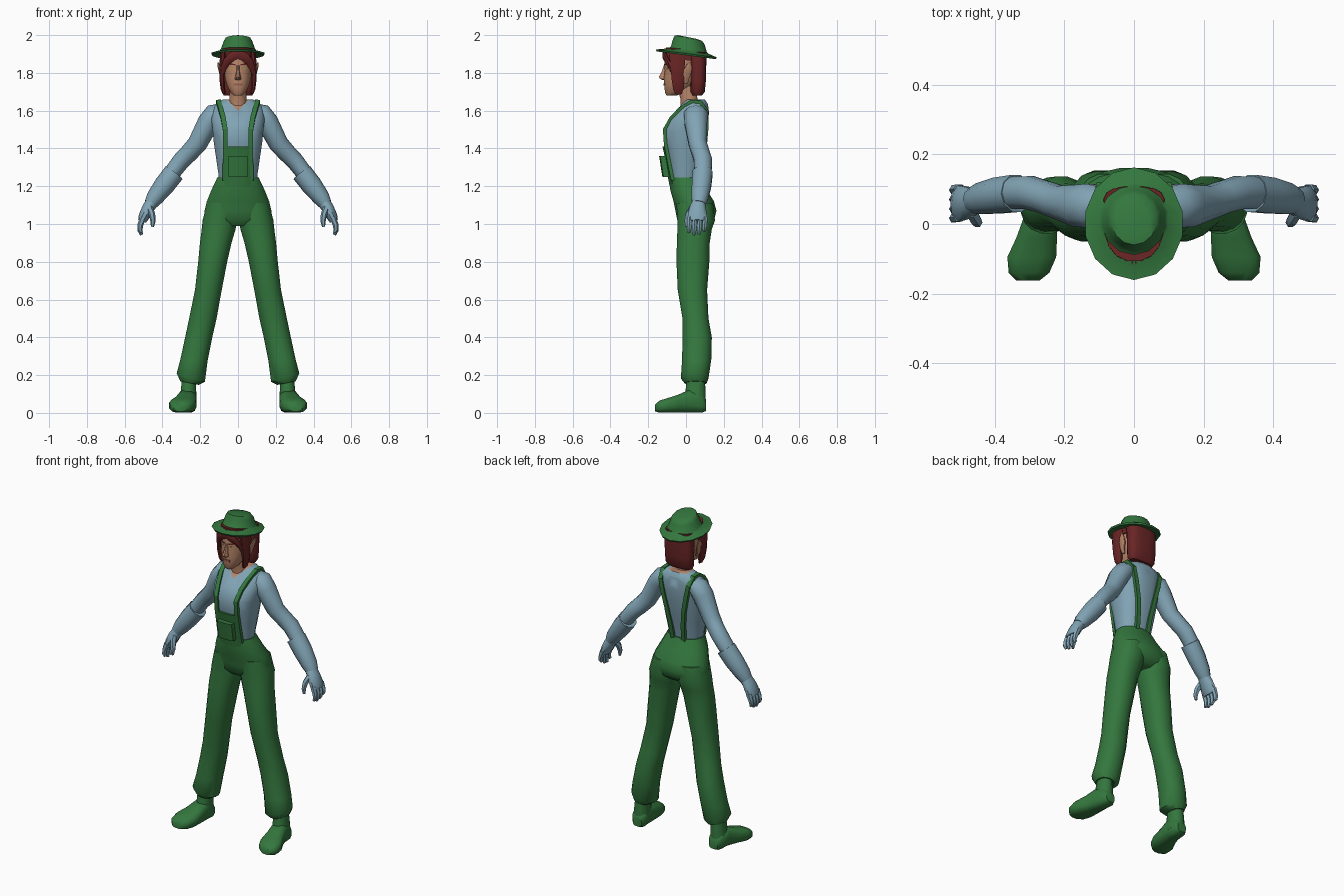
import bpy, bmesh, math
from mathutils import Vector
from mathutils.bvhtree import BVHTree

def material(name, rgb):
    m = bpy.data.materials.new(name)
    m.diffuse_color = (*rgb, 1)
    return m

GREEN = material("green cloth", (0.034, 0.185, 0.048))
BLUE = material("blue cloth", (0.22, 0.37, 0.46))
HAIR = material("red hair", (0.14, 0.018, 0.018))
SKIN = material("skin", (0.48, 0.235, 0.14))
LIP = material("lips", (0.33, 0.12, 0.085))
EYE = material("eyes", (0.45, 0.30, 0.12))

def finish(name, bm, mat, mirror=False, angle=45):
    bmesh.ops.recalc_face_normals(bm, faces=bm.faces)
    me = bpy.data.meshes.new(name)
    bm.to_mesh(me)
    bm.free()
    ob = bpy.data.objects.new(name, me)
    bpy.context.collection.objects.link(ob)
    me.materials.append(mat)
    bpy.ops.object.select_all(action='DESELECT')
    ob.select_set(True)
    bpy.context.view_layer.objects.active = ob
    bpy.ops.object.shade_smooth_by_angle(angle=math.radians(angle))
    if mirror:
        ob.modifiers.new("mirror", 'MIRROR').use_mirror_merge = False
    return ob

def skin_rings(rings):
    bm = bmesh.new()
    loops = [[bm.verts.new(p) for p in r] for r in rings]
    n = len(loops[0])
    for a, b in zip(loops, loops[1:]):
        for i in range(n):
            j = (i + 1) % n
            bm.faces.new((a[i], a[j], b[j], b[i]))
    bm.faces.new(loops[0])
    bm.faces.new(loops[-1])
    return bm

def power(v, e):
    return math.copysign(abs(v) ** (2 / e), v)

def loft(name, rows, mat, mirror=False, n=16, e=2.2, angle=45):
    """Level rings: centre x, z, half width, front y, back y, tilt in x, tilt in y."""
    rings = []
    for row in rows:
        cx, z, w, yf, yb, tx, ty = (tuple(row) + (0, 0))[:7]
        ring = []
        for i in range(n):
            a = 2 * math.pi * (i + .5) / n
            dx, dy = w * power(math.cos(a), e), (yb - yf) / 2 * power(math.sin(a), e)
            ring.append((cx + dx, (yf + yb) / 2 + dy, z + tx * dx + ty * dy))
        rings.append(ring)
    return finish(name, skin_rings(rings), mat, mirror, angle)

def tube(name, rows, mat, side=(0, 1, 0), mirror=True, n=10, angle=45):
    """Rings across a path: x, y, z, radius along side, radius across it."""
    pts = [Vector(r[:3]) for r in rows]
    rings = []
    for i, (p, row) in enumerate(zip(pts, rows)):
        t = (pts[min(i + 1, len(pts) - 1)] - pts[max(i - 1, 0)]).normalized()
        u = Vector(side)
        u = (u - t * u.dot(t)).normalized()
        v = t.cross(u)
        ring = []
        for k in range(n):
            a = 2 * math.pi * (k + .5) / n
            ring.append(p + u * row[3] * math.cos(a) + v * row[4] * math.sin(a))
        rings.append(ring)
    return finish(name, skin_rings(rings), mat, mirror, angle)

def surface(ob):
    me = ob.data
    return BVHTree.FromPolygons([v.co for v in me.vertices], [tuple(p.vertices) for p in me.polygons])

def plate(name, tree, cx, w, z0, z1, off, thick, mat, mirror=False, slant=0):
    """Patch that follows the front of a surface."""
    bm = bmesh.new()
    def point(i, j):
        x, z = cx + w * (i / 3 - 1), z0 + (z1 - z0) * j / 4
        hit = tree.ray_cast(Vector((x, -1, z)), Vector((0, 1, 0)))[0]
        return (x, hit.y - off, z + slant * (x - cx))
    g = [[bm.verts.new(point(i, j)) for i in range(7)] for j in range(5)]
    front = [bm.faces.new((g[j][i], g[j][i + 1], g[j + 1][i + 1], g[j + 1][i]))
             for j in range(4) for i in range(6)]
    ext = bmesh.ops.extrude_face_region(bm, geom=front, use_keep_orig=True)
    for v in ext["geom"]:
        if isinstance(v, bmesh.types.BMVert):
            v.co.y += thick
    return finish(name, bm, mat, mirror, 30)

# Shirt body, with a V neck cut in as skin
shirt = loft("shirt", [(0, 1.20, .10, -.075, .065), (0, 1.27, .106, -.088, .075), (0, 1.35, .118, -.10, .092),
    (0, 1.43, .13, -.117, .108), (0, 1.50, .137, -.12, .118), (0, 1.55, .143, -.095, .122),
    (0, 1.60, .142, -.052, .122), (0, 1.635, .12, -.022, .117), (0, 1.66, .08, 0, .10)], BLUE, e=2.4)
torso = surface(shirt)
bm = bmesh.new()
bm.from_mesh(shirt.data)
for s in (-1, 1):
    bmesh.ops.bisect_plane(bm, geom=bm.verts[:] + bm.edges[:] + bm.faces[:],
                           plane_co=(0, 0, 1.6), plane_no=(s, 0, 1))
shirt.data.materials.append(SKIN)
for f in bm.faces:
    c = f.calc_center_median()
    if c.z > 1.6 + abs(c.x) and c.y < .06:
        f.material_index = 1
bm.to_mesh(shirt.data)
bm.free()

# Sleeves and gloves
tube("sleeve", [(.08, .055, 1.595, .05, .045), (.125, .053, 1.58, .066, .058), (.155, .052, 1.54, .064, .058),
    (.215, .062, 1.425, .05, .052), (.26, .078, 1.375, .048, .049), (.30, .09, 1.335, .05, .047),
    (.35, .09, 1.27, .048, .044), (.40, .08, 1.20, .042, .04)], BLUE)
tube("glove_cuff", [(.338, .088, 1.272, .046, .044), (.338, .088, 1.272, .056, .056), (.39, .082, 1.205, .054, .055),
    (.44, .073, 1.14, .047, .046), (.463, .068, 1.105, .038, .035)], BLUE)
tube("palm", [(.455, .068, 1.115, .036, .034), (.478, .062, 1.08, .047, .032), (.498, .06, 1.04, .053, .029),
    (.508, .06, 1.015, .05, .022)], BLUE)
for i in range(4):
    y = .02 + .027 * i
    d = (.012, 0, .004, .02)[i]
    tube("finger", [(.502, y, 1.035, .015, .018), (.517, y - .002, .995, .0145, .015),
        (.519, y - .004, .965 + d / 2, .013, .013), (.511, y - .005, .942 + d, .008, .008)], BLUE, n=6)
tube("thumb", [(.468, .035, 1.085, .02, .018), (.455, .012, 1.05, .018, .017),
    (.450, .004, 1.015, .014, .014), (.453, .004, .985, .008, .008)], BLUE, n=6)

# Trousers
loft("trouser_seat", [(0, 1.245, .112, -.087, .08), (0, 1.18, .143, -.085, .112), (0, 1.12, .168, -.068, .15),
    (0, 1.07, .18, -.058, .163), (0, 1.02, .175, -.048, .15), (0, .99, .12, -.02, .11)], GREEN)
loft("trouser_leg", [(.085, 1.11, .08, -.052, .145), (.096, 1.02, .093, -.048, .155), (.103, .97, .091, -.047, .138),
    (.118, .9, .085, -.05, .127), (.134, .8, .078, -.052, .125), (.157, .65, .072, -.045, .113),
    (.186, .5, .074, -.02, .12), (.208, .4, .073, -.02, .138), (.233, .28, .074, -.022, .135),
    (.25, .187, .076, -.028, .12, .3), (.256, .158, .05, -.008, .11, .2)], GREEN, True)

# Shoes: ankle plus a foot swept from heel to toe
loft("shoe_ankle", [(.258, .20, .038, .005, .10), (.262, .12, .042, -.004, .105), (.265, .04, .048, -.01, .105)],
     GREEN, True, 12)
feet = [(.262, .107, .03, .01, .07), (.264, .085, .045, 0, .10), (.268, .02, .05, 0, .125), (.28, -.04, .06, 0, .098),
        (.294, -.095, .072, 0, .08), (.302, -.14, .06, 0, .066), (.305, -.163, .034, .008, .045)]
rings = []
for cx, y, w, z0, z1 in feet:
    rings.append([(cx + w * power(math.cos(a), 2.8), y, (z0 + z1) / 2 + (z1 - z0) / 2 * power(math.sin(a), 2.8))
                  for a in (2 * math.pi * (k + .5) / 12 for k in range(12))])
finish("shoe_foot", skin_rings(rings), GREEN, True)

# Bib, pocket and straps laid over the shirt
plate("bib", torso, 0, .072, 1.20, 1.41, .013, .02, GREEN)
plate("pocket", torso, 0, .05, 1.25, 1.36, .042, .035, GREEN)
path = []
for x, z, s in [(.07, 1.23, -1), (.068, 1.32, -1), (.067, 1.42, -1), (.068, 1.50, -1), (.078, 1.56, -1), (.092, 1.61, -1),
                (.104, .03, 0), (.103, .075, 0), (.095, 1.60, 1), (.078, 1.52, 1), (.056, 1.42, 1), (.042, 1.32, 1), (.036, 1.23, 1)]:
    if s:
        p = torso.ray_cast(Vector((x, 2 * s, z)), Vector((0, -s, 0)))[0] + Vector((0, .005 * s, 0))
    else:
        p = torso.ray_cast(Vector((x, z, 3)), Vector((0, 0, -1)))[0] + Vector((0, 0, .006))
    path.append((*p, .018, .013))
tube("strap", path, GREEN, side=(1, 0, 0), n=4, angle=30)

# Head and neck
loft("neck", [(0, 1.60, .055, -.03, .075), (0, 1.66, .046, -.03, .062), (0, 1.73, .045, -.05, .055)], SKIN, n=12)
head = loft("head", [(0, 1.68, .022, -.103, -.05), (0, 1.695, .04, -.112, -.01), (0, 1.73, .058, -.116, .035),
    (0, 1.77, .07, -.118, .07), (0, 1.82, .076, -.113, .085), (0, 1.87, .078, -.117, .09),
    (0, 1.92, .074, -.10, .09)], SKIN, e=2.3)
face = surface(head)
loft("nose", [(0, 1.763, .012, -.128, -.10), (0, 1.768, .019, -.138, -.10), (0, 1.778, .016, -.146, -.10),
    (0, 1.805, .010, -.130, -.10), (0, 1.84, .008, -.118, -.10)], SKIN, n=8)
tube("ear", [(.075, .0, 1.745, .01, .008), (.084, .0, 1.77, .018, .010), (.093, .008, 1.81, .024, .010),
    (.101, .016, 1.835, .018, .008), (.106, .02, 1.855, .005, .004)], SKIN, n=8)
plate("eye", face, .032, .014, 1.818, 1.828, .002, .004, EYE, True)
plate("eyebrow", face, .033, .019, 1.842, 1.849, .003, .005, HAIR, True, .1)
plate("mouth", face, 0, .023, 1.732, 1.745, .004, .006, LIP)

# Hair: cap, back, side locks and parted fringe
loft("hair_cap", [(0, 1.868, .086, -.112, .10, 0, -.1), (0, 1.925, .086, -.108, .105, 0, -.1)], HAIR)
loft("hair_back", [(0, 1.68, .076, .035, .085), (0, 1.70, .088, .022, .10), (0, 1.76, .092, .022, .106),
    (0, 1.85, .092, .018, .108), (0, 1.91, .088, .0, .108)], HAIR, e=3)
tube("side_lock", [(.078, -.045, 1.91, .05, .016), (.083, -.045, 1.85, .042, .017), (.085, -.043, 1.77, .036, .015),
    (.08, -.04, 1.715, .03, .013), (.073, -.04, 1.688, .018, .008)], HAIR, n=8)
tube("fringe", [(-.006, -.112, 1.905, .012, .028), (.03, -.114, 1.888, .012, .026), (.058, -.098, 1.862, .013, .023),
    (.076, -.078, 1.825, .012, .016), (.08, -.068, 1.79, .008, .008)], HAIR, n=8)

# Hat: tilted brim and crown in one sweep
loft("hat", [(0, 1.902, .08, -.09, .11, 0, -.15), (0, 1.893, .138, -.155, .158, 0, -.13),
    (0, 1.903, .143, -.161, .163, 0, -.13), (0, 1.915, .10, -.095, .12, 0, -.13),
    (0, 1.925, .092, -.08, .11, 0, -.15), (0, 1.967, .077, -.068, .098, 0, -.18),
    (0, 1.984, .066, -.06, .085, 0, -.2), (0, 1.99, .045, -.04, .055, 0, -.2)], GREEN, n=14, e=2)
